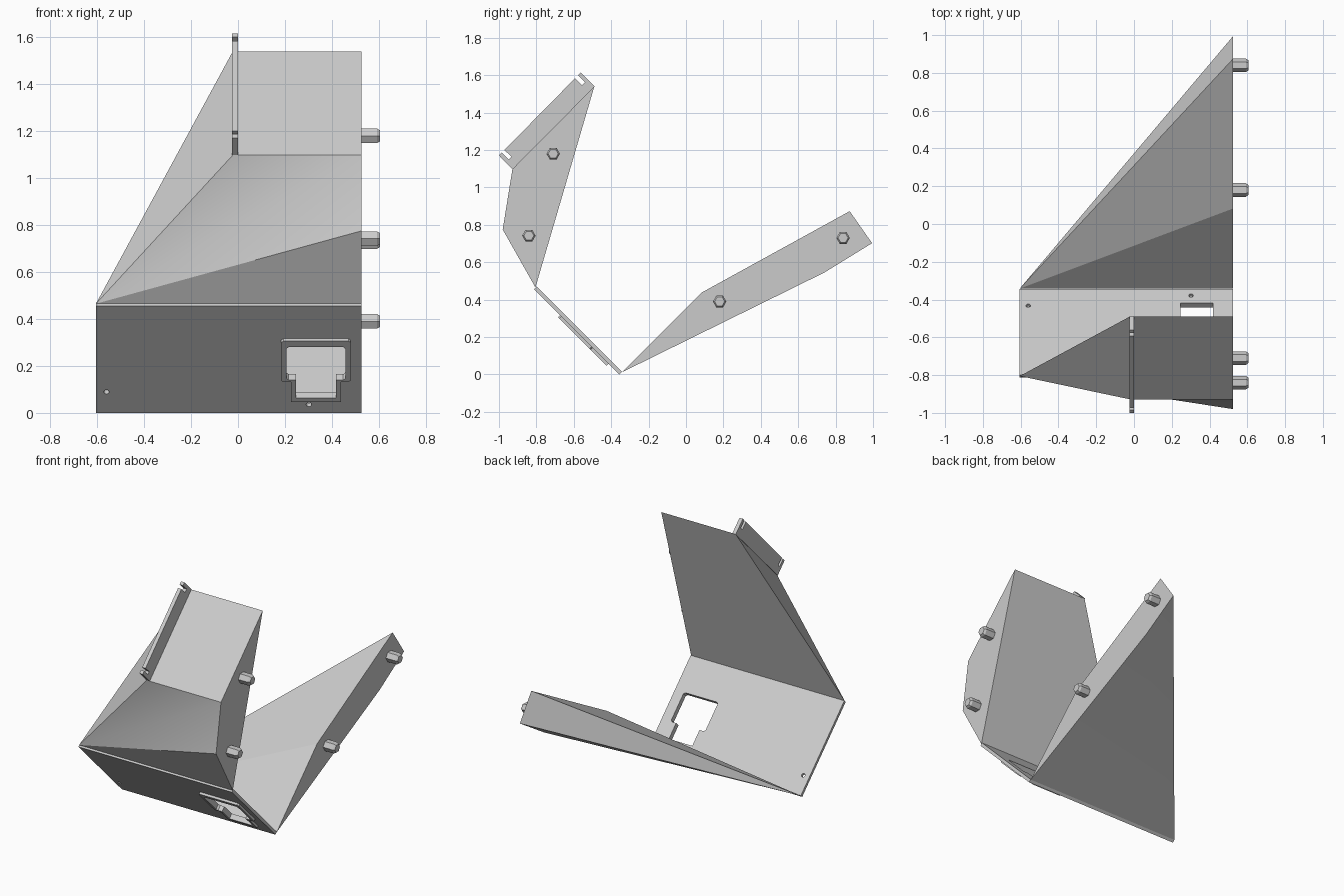
import bpy, bmesh, math
from mathutils import Matrix, Vector

cube = bpy.data.objects.get("Cube")
if cube:
    bpy.data.objects.remove(cube)

grey = bpy.data.materials.new("light grey plastic")
grey.use_nodes = True
grey.diffuse_color = (0.6, 0.6, 0.6, 1)
grey.node_tree.nodes["Principled BSDF"].inputs["Base Color"].default_value = (0.6, 0.6, 0.6, 1)


def finish(name, bm):
    bmesh.ops.recalc_face_normals(bm, faces=bm.faces)
    mesh = bpy.data.meshes.new(name)
    bm.to_mesh(mesh)
    bm.free()
    mesh.materials.append(grey)
    obj = bpy.data.objects.new(name, mesh)
    bpy.context.collection.objects.link(obj)
    return obj


def solid(name, points, faces):
    """Closed solid from named corner points and faces spelled with those names."""
    bm = bmesh.new()
    verts = {k: bm.verts.new(p) for k, p in points.items()}
    for face in faces.split():
        bm.faces.new([verts[k] for k in face])
    return finish(name, bm)


def prism(name, outline, low, high, matrix):
    """Outline in the local plane, extruded from low to high along local z."""
    bm = bmesh.new()
    face = bm.faces.new([bm.verts.new((u, v, low)) for u, v in outline])
    out = bmesh.ops.extrude_face_region(bm, geom=[face])
    tops = [g for g in out["geom"] if isinstance(g, bmesh.types.BMVert)]
    bmesh.ops.translate(bm, verts=tops, vec=(0, 0, high - low))
    bm.transform(matrix)
    return finish(name, bm)


def circle(u, v, r, n):
    return [(u + r * math.cos(math.tau * i / n), v + r * math.sin(math.tau * i / n)) for i in range(n)]


def cut(obj, cutters):
    for c in cutters:
        mod = obj.modifiers.new("cut", "BOOLEAN")
        mod.operation, mod.solver, mod.object = "DIFFERENCE", "EXACT", c
    bpy.context.view_layer.update()
    graph = bpy.context.evaluated_depsgraph_get()
    mesh = bpy.data.meshes.new_from_object(obj.evaluated_get(graph))
    obj.modifiers.clear()
    obj.data = mesh


def smooth(obj, degrees):
    bpy.ops.object.select_all(action="DESELECT")
    obj.select_set(True)
    bpy.context.view_layer.objects.active = obj
    bpy.ops.object.shade_smooth_by_angle(angle=math.radians(degrees))


RIGHT, LEFT, FIN = 0.525, -0.605, -0.022

# Upper body: tapers from a hexagon-like side to a point at the far end
upper = solid("upper_body", {
    "a": (LEFT, -0.805, 0.465), "p": (RIGHT, -0.805, 0.465),
    "q": (RIGHT, -0.98, 0.775), "r": (RIGHT, -0.928, 1.098),
    "s": (RIGHT, -0.49, 1.54), "t": (FIN, -0.928, 1.098), "u": (FIN, -0.49, 1.54),
}, "apq aqr art rsut atu ausp pqrs")
smooth(upper, 30)

# Lower wing: fans out from a point into a long side
lower = solid("lower_wing", {
    "a": (LEFT, -0.342, 0.012), "p": (RIGHT, -0.342, 0.012),
    "q": (RIGHT, 0.082, 0.437), "r": (RIGHT, 0.875, 0.873),
    "s": (RIGHT, 0.995, 0.702), "t": (RIGHT, 0.74, 0.545),
}, "apq aqr ars ast atp pqrst")
smooth(lower, 15)

# Fin with a hooked notch at each end
side_plane = Matrix(((0, 0, 1, 0), (1, 0, 0, 0), (0, 1, 0, 0), (0, 0, 0, 1)))
prism("hooked_fin", [
    (-0.928, 1.098), (-1.0, 1.171), (-0.984, 1.187), (-0.947, 1.15), (-0.933, 1.164),
    (-0.971, 1.2), (-0.594, 1.583), (-0.556, 1.545), (-0.54, 1.562), (-0.578, 1.6),
    (-0.562, 1.615), (-0.487, 1.54)], -0.025, 0.0, side_plane)

# Sloped plate, with its local axes: across, up the slope, outward
d = math.sqrt(0.5)
slope = Matrix(((1, 0, 0, 0), (0, -d, -d, -0.357), (0, d, -d, 0), (0, 0, 0, 1)))
plate = prism("front_plate", [(LEFT, 0), (RIGHT, 0), (RIGHT, 0.645), (LEFT, 0.645)], -0.02, 0, slope)


def socket(half, neck, top, step, bottom, bevel):
    """Stepped socket outline, mirrored about its centre line."""
    side = [(half - bevel, top), (half, top - bevel), (half, step + bevel), (half - bevel, step),
            (neck, step), (neck, bottom)]
    mid = 0.332
    return [(mid + x, y) for x, y in side] + [(mid - x, y) for x, y in reversed(side)]


# Raised socket frame and the openings through the plate
frame = prism("socket_frame", socket(0.148, 0.107, 0.448, 0.2, 0.081, 0.01), -0.002, 0.015, slope)
opening = prism("socket_cutter", socket(0.126, 0.086, 0.411, 0.213, 0.105, 0.01), -0.1, 0.1, slope)
holes = [prism("hole_cutter", circle(x, s, 0.012, 20), -0.1, 0.1, slope)
         for x, s in ((-0.56, 0.6), (0.485, 0.6), (-0.56, 0.126), (0.302, 0.05))]
cut(plate, [opening] + holes)
cut(frame, [opening])
for helper in [opening] + holes:
    bpy.data.objects.remove(helper)

# Hexagonal feet with chamfered ends on the flat side
for i, (y, z) in enumerate(((-0.71, 1.18), (-0.84, 0.742), (0.18, 0.39), (0.84, 0.73))):
    bm = bmesh.new()
    rings = [[bm.verts.new((x, u, v)) for u, v in circle(y, z, r, 6)]
             for x, r in ((RIGHT - 0.005, 0.036), (0.592, 0.036), (0.605, 0.027))]
    for low, high in zip(rings, rings[1:]):
        for k in range(6):
            n = (k + 1) % 6
            bm.faces.new((low[k], low[n], high[n], high[k]))
    bm.faces.new(rings[0])
    bm.faces.new(rings[-1])
    finish(f"hex_foot_{i + 1}", bm)
